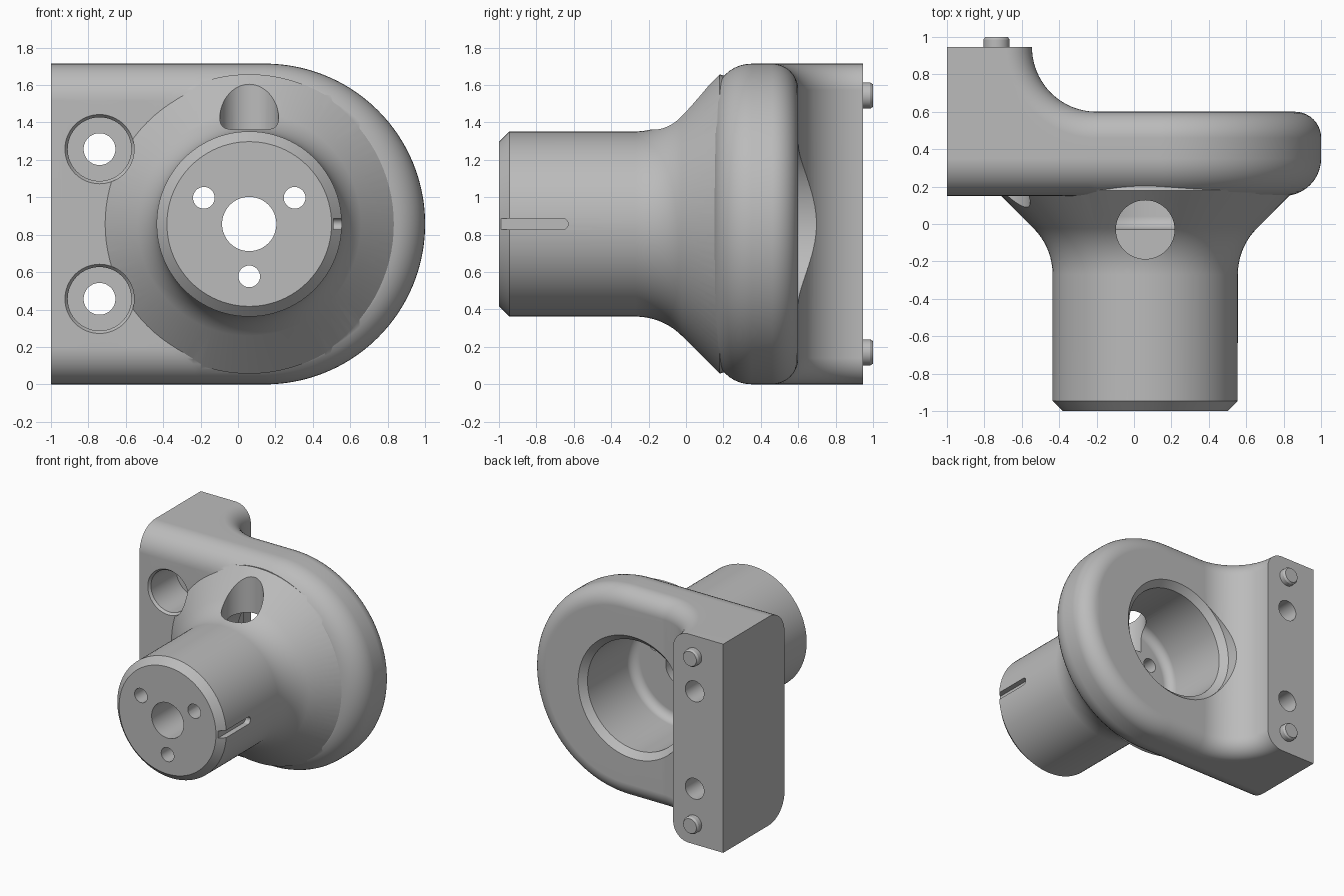
import bpy, bmesh
from math import sin, cos, pi, radians
from mathutils import Matrix, Vector

cube = bpy.data.objects.get("Cube")
if cube:
    bpy.data.objects.remove(cube, do_unlink=True)

grey = bpy.data.materials.new("machined grey")
grey.use_nodes = True
COLOUR = (0.5, 0.5, 0.5, 1)
grey.diffuse_color = COLOUR
grey.node_tree.nodes["Principled BSDF"].inputs["Base Color"].default_value = COLOUR

AX, MID = 0.06, 0.857          # barrel axis x, mid height
HALF, END_X = 0.857, 0.143     # plate half height, centre of the round end
FRONT, BACK, PAD = 0.15, 0.6, 0.945


def make_object(name, bm):
    bmesh.ops.remove_doubles(bm, verts=bm.verts, dist=1e-5)
    bmesh.ops.recalc_face_normals(bm, faces=bm.faces)
    mesh = bpy.data.meshes.new(name)
    bm.to_mesh(mesh)
    bm.free()
    mesh.materials.append(grey)
    ob = bpy.data.objects.new(name, mesh)
    bpy.context.collection.objects.link(ob)
    return ob


def skin(bm, rings):
    for a, b in zip(rings, rings[1:]):
        n = len(a)
        for i in range(n):
            bm.faces.new((a[i], a[(i + 1) % n], b[(i + 1) % n], b[i]))


def lathe(name, profile, x, z, n=64, turn=None, y=0):
    """Revolve (y, radius) pairs about the y axis, then turn and place."""
    bm = bmesh.new()
    rings = [[bm.verts.new((r * cos(2 * pi * i / n), py, r * sin(2 * pi * i / n)))
              for i in range(n)] for py, r in profile]
    skin(bm, rings)
    bm.faces.new(rings[0])
    bm.faces.new(rings[-1])
    m = Matrix.Translation((x, y, z))
    if turn:
        m = m @ Matrix.Rotation(radians(90), 4, turn)
    bmesh.ops.transform(bm, matrix=m, verts=bm.verts)
    return make_object(name, bm)


def combine(target, tool, operation):
    tool.hide_render = True
    mod = target.modifiers.new("combine", 'BOOLEAN')
    mod.operation, mod.solver, mod.object = operation, 'EXACT', tool
    bpy.context.view_layer.objects.active = target
    bpy.ops.object.modifier_apply(modifier=mod.name)
    bpy.data.objects.remove(tool, do_unlink=True)


def finish(ob):
    bpy.ops.object.select_all(action='DESELECT')
    ob.select_set(True)
    bpy.context.view_layer.objects.active = ob
    bpy.ops.object.shade_smooth_by_angle(angle=radians(25))
    mod = ob.modifiers.new("flat face normals", 'WEIGHTED_NORMAL')
    mod.keep_sharp = True


# Plate with round end, filleted rims and a pad that curves to the back
def build_plate():
    rb, rf, steps, sweep = 0.14, 0.2, 10, 0.345
    back_arc = [radians(90 - 90 * i / steps) for i in range(steps + 1)]
    bm = bmesh.new()
    rings = []

    def station(bx, by, normal, fx, phi, flat_end=False):
        half = []
        for t in back_arc:
            off, inset = rb * (1 - sin(t)), rb * (1 - cos(t))
            if flat_end:
                half.append((-1, PAD, HALF - inset))
            else:
                half.append((bx - normal[0] * off - inset * cos(phi),
                             by - normal[1] * off, (HALF - inset) * sin(phi)))
        for t in reversed(back_arc):
            inset = rf * (1 - cos(t))
            half.append((fx - inset * cos(phi), FRONT + rf * (1 - sin(t)),
                         (HALF - inset) * sin(phi)))
        loop = half + [(x, y, -h) for x, y, h in reversed(half)]
        rings.append([bm.verts.new((x, y, MID + h)) for x, y, h in loop])

    # Front edge of each half runs from the rim to the front face
    station(-1, PAD, (0, 1), -1, pi / 2, True)
    n = 20
    for i in range(n + 1):
        t = pi + pi / 2 * i / n
        station(-0.2 + sweep * cos(t), PAD + sweep * sin(t), (-cos(t), -sin(t)),
                -1 + 0.8 * (i + 1) / (n + 1), pi / 2)
    n = 40
    for i in range(n + 1):
        phi = pi / 2 * (1 - i / n)
        x = END_X + HALF * cos(phi)
        station(x, BACK, (0, 1), x, phi)
    for v in rings[-1]:
        v.co.z = MID
    # Order the front fillet rim first so the side wall stays flat
    skin(bm, rings)
    bm.faces.new(rings[0])
    return make_object("bracket_body", bm)


body = build_plate()

# Barrel with chamfered nose and a filleted flare into the plate
R, FIL = 0.495, 0.35
profile = [(-1, R - 0.055), (-0.945, R)]
profile += [(-0.27 + FIL * sin(radians(a)), R + FIL * (1 - cos(radians(a))))
            for a in range(0, 46, 5)]
profile += [(0.18, 0.80), (0.3, 0.76)]
combine(body, lathe("barrel", profile, AX, MID, 96), 'UNION')

# Rear bore with filleted floor and chamfered mouth
FLOOR, BORE, FR = -0.03, 0.45, 0.07
bore = [(FLOOR + FR * (1 - cos(radians(a))), BORE - FR * (1 - sin(radians(a))))
        for a in range(0, 91, 15)]
bore += [(0.55, BORE), (BACK, 0.5), (1.2, 0.5)]
combine(body, lathe("bore_cutter", bore, AX, MID, 96), 'DIFFERENCE')

# Centre hole and three small holes through the nose
combine(body, lathe("centre_cutter", [(-1.1, 0.145), (0.1, 0.145)], AX, MID), 'DIFFERENCE')
for a in (30, 150, 270):
    hole = lathe("nose_hole_cutter", [(-1.1, 0.058), (0.1, 0.058)],
                 AX + 0.28 * cos(radians(a)), MID + 0.28 * sin(radians(a)), 32)
    combine(body, hole, 'DIFFERENCE')

# Vertical port drilled into the top of the flare
port = lathe("port_cutter", [(1.08, 0.157), (2, 0.157)], AX, 0, 64, 'X', -0.03)
combine(body, port, 'DIFFERENCE')

# Keyway with a round end on the barrel side
bm = bmesh.new()
bmesh.ops.create_cube(bm, size=1, matrix=Matrix.Translation((0.61, -0.88, MID))
                      @ Matrix.Diagonal(Vector((0.2, 0.44, 0.06, 1))))
combine(body, make_object("keyway_cutter", bm), 'DIFFERENCE')
key_end = lathe("keyway_end_cutter", [(-0.71, 0.03), (-0.51, 0.03)], 0, MID, 32, 'Z', -0.66)
combine(body, key_end, 'DIFFERENCE')

# Counterbored mounting holes and locating pins on the pad
for side, label in ((1, "upper"), (-1, "lower")):
    bolt = lathe("bolt_cutter", [(-0.3, 0.185), (0.15, 0.185), (0.17, 0.17), (0.5, 0.17),
                                 (0.5, 0.085), (1.2, 0.085)], -0.74, MID + side * 0.4)
    combine(body, bolt, 'DIFFERENCE')
    pin = lathe(label + "_locating_pin", [(0.9, 0.07), (0.985, 0.07), (1, 0.06)],
                -0.735, MID + side * 0.687, 32)
    finish(pin)

finish(body)
